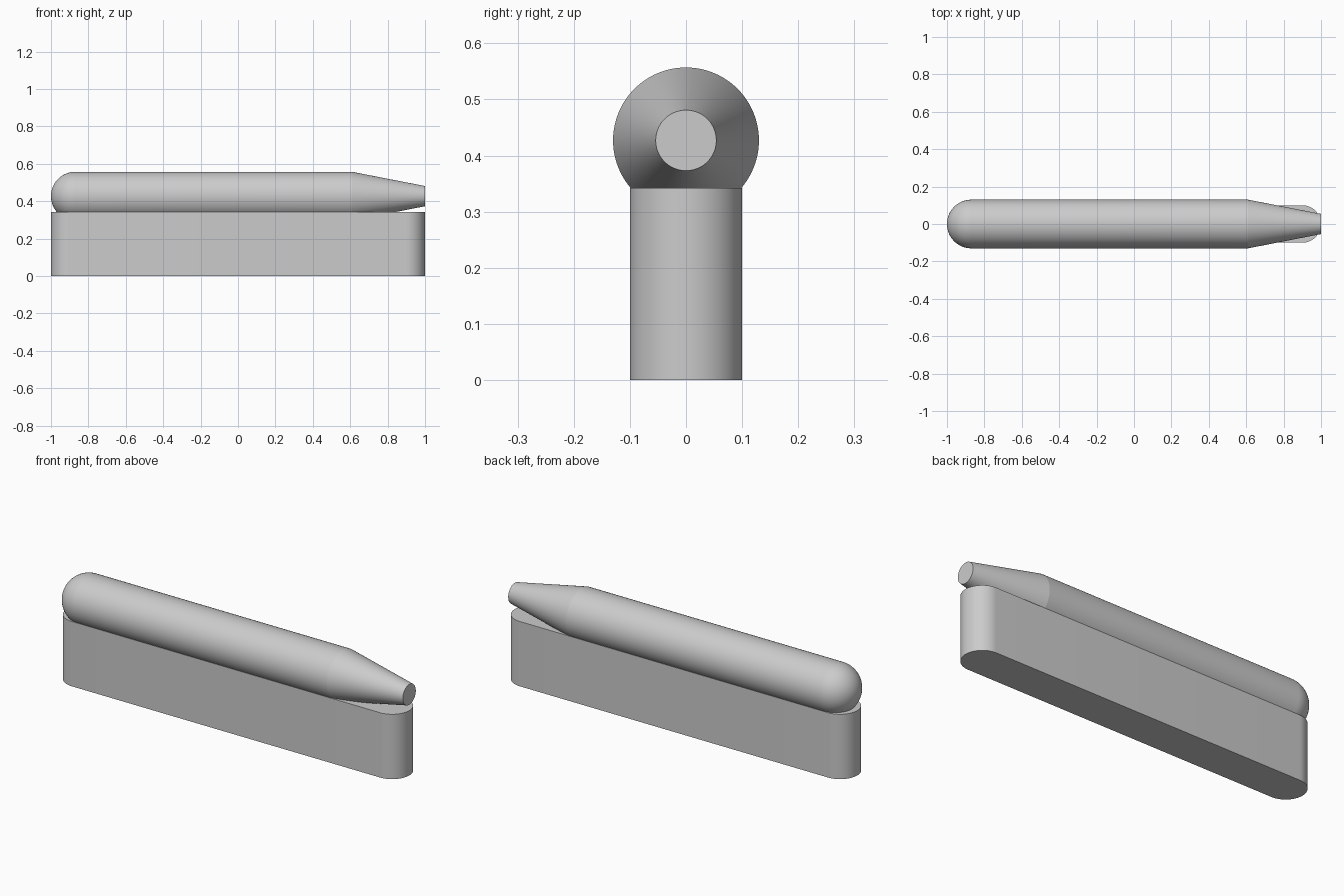
import bpy, bmesh
from math import sin, cos, pi, radians
from mathutils import Vector, Matrix

cube = bpy.data.objects.get("Cube")
if cube:
    bpy.data.objects.remove(cube, do_unlink=True)

grey = bpy.data.materials.new("light grey")
grey.use_nodes = True
colour = (0.6, 0.6, 0.6, 1)
grey.diffuse_color = colour
grey.node_tree.nodes["Principled BSDF"].inputs["Base Color"].default_value = colour


def finish(bm, name, angle):
    """Turn a bmesh into a smooth-shaded object with sharp edges kept."""
    bmesh.ops.remove_doubles(bm, verts=bm.verts, dist=1e-5)
    bmesh.ops.recalc_face_normals(bm, faces=bm.faces)
    mesh = bpy.data.meshes.new(name)
    bm.to_mesh(mesh)
    bm.free()
    mesh.materials.append(grey)
    obj = bpy.data.objects.new(name, mesh)
    bpy.context.collection.objects.link(obj)
    bpy.ops.object.select_all(action="DESELECT")
    obj.select_set(True)
    bpy.context.view_layer.objects.active = obj
    bpy.ops.object.shade_smooth_by_angle(angle=radians(angle))
    return obj


# Base: a long slot shape with round ends, extruded upwards
LENGTH, HALF_WIDTH, HEIGHT = 1.0, 0.1, 0.342
STEPS = 32
bm = bmesh.new()
outline = []
for side in (1, -1):
    for i in range(STEPS + 1):
        a = -pi / 2 + pi * i / STEPS
        x = LENGTH - HALF_WIDTH + HALF_WIDTH * cos(a)
        outline.append(bm.verts.new((side * x, side * HALF_WIDTH * sin(a), 0)))
bottom = bm.faces.new(outline)
top = bmesh.ops.extrude_face_region(bm, geom=[bottom], use_keep_orig=True)["geom"]
bmesh.ops.translate(bm, vec=(0, 0, HEIGHT),
                    verts=[v for v in top if isinstance(v, bmesh.types.BMVert)])
finish(bm, "base", 20)

# Barrel: domed end, straight body and tapered flat tip, turned about x
RADIUS, TIP_RADIUS, AXIS_Z = 0.13, 0.054, 0.427
profile = [(-1 + RADIUS - RADIUS * cos(a), RADIUS * sin(a))
           for a in (pi / 2 * i / 24 for i in range(25))]
profile += [(0.61, RADIUS), (1, TIP_RADIUS), (1, 0)]
bm = bmesh.new()
points = [bm.verts.new((x, 0, r + AXIS_Z)) for x, r in profile]
edges = [bm.edges.new(pair) for pair in zip(points, points[1:])]
bmesh.ops.spin(bm, geom=points + edges, cent=(0, 0, AXIS_Z), axis=(1, 0, 0),
               angle=2 * pi, steps=96)
finish(bm, "barrel", 8)
